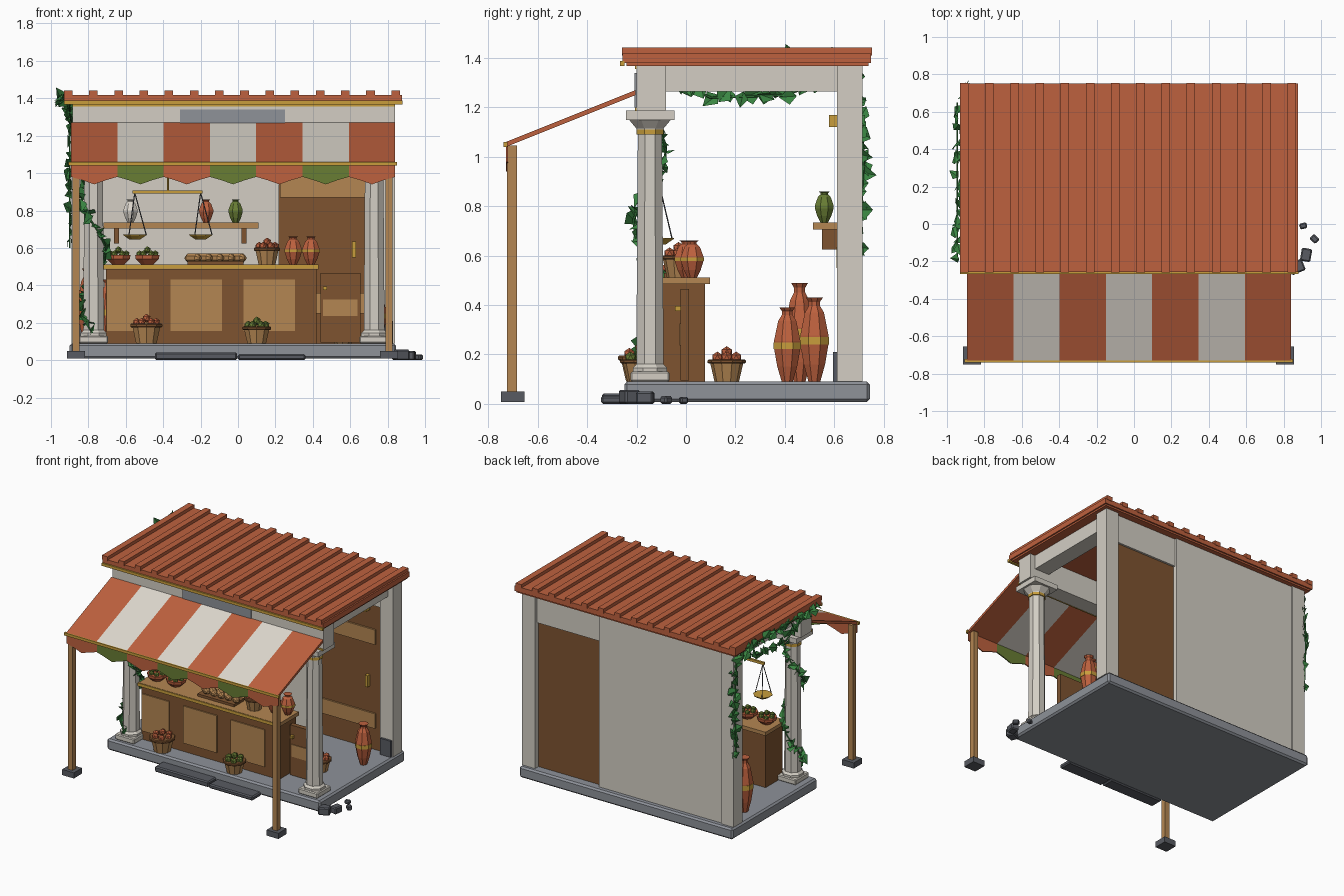
import bpy, bmesh, math, random
from mathutils import Vector, Matrix

random.seed(4)
if "Cube" in bpy.data.objects:
    bpy.data.objects.remove(bpy.data.objects["Cube"])


def material(name, *rgb):
    lin = [((c / 255 + 0.055) / 1.055) ** 2.4 for c in rgb] + [1]
    m = bpy.data.materials.new(name)
    m.use_nodes = True
    m.diffuse_color = lin
    m.node_tree.nodes["Principled BSDF"].inputs["Base Color"].default_value = lin
    return m


PLASTER = material("plaster", 211, 206, 196)
CLOTH = material("pale cloth", 222, 216, 206)
STONE = material("grey stone", 142, 146, 153)
DARK = material("dark stone", 88, 91, 98)
CLAY = material("terracotta", 190, 97, 62)
WOOD = material("brown wood", 126, 84, 48)
PALE = material("light wood", 180, 134, 82)
GOLD = material("gold", 200, 158, 60)
OLIVE = material("olive green", 104, 125, 52)
LEAF = material("leaf green", 58, 134, 66)


def finish(name, bm, mat):
    bmesh.ops.recalc_face_normals(bm, faces=bm.faces)
    mesh = bpy.data.meshes.new(name)
    bm.to_mesh(mesh)
    bm.free()
    mesh.materials.append(mat)
    ob = bpy.data.objects.new(name, mesh)
    bpy.context.collection.objects.link(ob)
    return ob


def box(name, mat, x, y, z, bevel=0, turn=0):
    bm = bmesh.new()
    size = [b - a for a, b in (x, y, z)]
    mid = [(a + b) / 2 for a, b in (x, y, z)]
    bmesh.ops.create_cube(bm, size=1, matrix=Matrix.Translation(mid)
                          @ Matrix.Rotation(turn, 4, "Z") @ Matrix.Diagonal(size + [1]))
    if bevel:
        bmesh.ops.bevel(bm, geom=bm.edges[:], offset=bevel, segments=1, affect="EDGES")
    return finish(name, bm, mat)


def prism(name, mat, pts, offset):
    """Extrude a closed 3D outline along an offset."""
    bm = bmesh.new()
    face = bm.faces.new([bm.verts.new(p) for p in pts])
    ext = bmesh.ops.extrude_face_region(bm, geom=[face])
    new = [v for v in ext["geom"] if isinstance(v, bmesh.types.BMVert)]
    bmesh.ops.translate(bm, verts=new, vec=offset)
    bm.faces.ensure_lookup_table()
    if not face.is_valid or len(bm.faces) < len(pts) + 2:
        bm.faces.new([v for v in bm.verts if v not in new])
    return finish(name, bm, mat)


def lathe(name, mat, profile, loc, sides=8, r=1, h=1):
    """Spin a radius/height profile about the vertical axis, ends capped."""
    bm = bmesh.new()
    rings = []
    for pr, pz in profile:
        angles = [math.tau * (i + 0.5) / sides for i in range(sides)]
        rings.append([bm.verts.new(Vector(loc) + Vector((pr * r * math.cos(a), pr * r * math.sin(a), pz * h)))
                      for a in angles])
    for lo, hi in zip(rings, rings[1:]):
        for i in range(sides):
            j = (i + 1) % sides
            bm.faces.new((lo[i], lo[j], hi[j], hi[i]))
    bm.faces.new(rings[0])
    bm.faces.new(rings[-1])
    return finish(name, bm, mat)


def rod(name, mat, a, b, r):
    a, b = Vector(a), Vector(b)
    bm = bmesh.new()
    rot = (b - a).to_track_quat("Z", "Y").to_matrix().to_4x4()
    bmesh.ops.create_cone(bm, cap_ends=True, segments=6, radius1=r, radius2=r, depth=(b - a).length,
                          matrix=Matrix.Translation((a + b) / 2) @ rot)
    return finish(name, bm, mat)


def fruit(name, mat, x, y, z, spread, r=0.024):
    bm = bmesh.new()
    for i in range(7):
        a, d = math.tau * i / 6, spread if i < 6 else 0
        pos = (x + d * math.cos(a), y + d * math.sin(a), z + (0.022 if i == 6 else 0))
        bmesh.ops.create_icosphere(bm, subdivisions=1, radius=r, matrix=Matrix.Translation(pos))
    return finish(name, bm, mat)


JAR = [(.42, 0), (.75, .2), (1, .45), (1, .55), (.68, .82), (.4, .9), (.4, .95), (.6, 1)]


def jar(name, mat, x, y, z, r, h, band=True):
    lathe(name, mat, JAR, (x, y, z), r=r, h=h)
    if band:
        lathe(name + "_band", GOLD, [(1.03, .44), (1.03, .53)], (x, y, z), r=r, h=h)


def basket(name, x, y, z, r, h, mat):
    lathe(name, PALE, [(.68, 0), (.95, 1)], (x, y, z), 10, r, h)
    lathe(name + "_rim", WOOD, [(1, .85), (1.06, .9), (1.06, 1), (1, 1.05)], (x, y, z), 10, r, h)
    fruit(name + "_fruit", mat, x, y, z + h + .012, r * .6)


# Floor slab, steps and rubble
box("floor_slab", STONE, (-.9, .845), (-.25, .745), (.008, .09), .012)
box("step_left", DARK, (-.445, -.005), (-.34, -.24), (0, .042), .008)
box("step_right", DARK, (0, .36), (-.345, -.24), (0, .032), .008)
for i, (x, y, s) in enumerate([(.87, -.23, .04), (.92, -.165, .035), (.965, -.08, .022), (.905, -.01, .02)]):
    box(f"rubble_{i}", DARK, (x - s, x + s), (y - s * .8, y + s * .8), (0, s * 1.4), .007, .4 + i)

# Back wall, door and rear posts
box("back_wall", PLASTER, (-.8, .22), (.62, .705), (.09, 1.37))
box("door_lintel", PLASTER, (.22, .74), (.625, .69), (1.16, 1.37))
box("door", WOOD, (.22, .74), (.64, .675), (.09, 1.16))
for z in (.25, .87):
    box("door_rail", PALE, (.225, .68), (.628, .642), (z, z + .11))
box("door_handle", GOLD, (.61, .632), (.61, .64), (.55, .635))
box("door_top_hinge", GOLD, (.60, .64), (.58, .63), (1.12, 1.17))
for side, x in (("left", -.89), ("right", .735)):
    box(side + "_rear_post", PLASTER, (x, x + .105), (.612, .715), (.09, 1.37))
    box(side + "_post_plinth", DARK, (x + .01, x + .095), (.596, .613), (.09, .21))

# Front columns and side beams
for side, x in (("left", -.772), ("right", .728)):
    box(side + "_column_base", PLASTER, (x - .078, x + .078), (-.225, -.067), (.09, .13), .006)
    lathe(side + "_column", PLASTER, [(.075, .125), (.075, .145), (.06, .16), (.053, 1.09), (.058, 1.1),
                                      (.06, 1.115), (.096, 1.155)], (x, -.146, 0))
    lathe(side + "_column_ring", GOLD, [(.06, 1.09), (.06, 1.11)], (x, -.146, 0))
    box(side + "_capital", PLASTER, (x - .098, x + .098), (-.243, -.047), (1.15, 1.187))
    box(side + "_beam", PLASTER, (x - .05, x + .07), (-.09, .615), (1.265, 1.37))
box("front_beam", PLASTER, (-.885, .84), (-.2, -.08), (1.187, 1.37))
box("sign_plate", STONE, (-.31, .25), (-.208, -.195), (1.2, 1.34))
for z in (1.185, 1.355):
    box("beam_trim", GOLD, (-.885, .84), (-.206, -.198), (z, z + .014))

# Ribbed roof
box("roof", CLAY, (-.93, .877), (-.257, .75), (1.38, 1.418))
box("roof_lip", CLAY, (-.92, .867), (-.24, .74), (1.368, 1.382))
for i in range(14):
    x = -.908 + i * .1347
    box(f"roof_rib_{i}", CLAY, (x - .023, x + .023), (-.26, .753), (1.41, 1.442))
box("roof_trim", GOLD, (-.93, .88), (-.268, -.25), (1.368, 1.388))

# Striped awning with scalloped edge
WIDE = .2476
for i in range(7):
    x = -.893 + i * WIDE
    prism(f"awning_stripe_{i}", CLOTH if i % 2 else CLAY,
          [(x, -.205, 1.25), (x, -.205, 1.27), (x, -.73, 1.06), (x, -.73, 1.04)], (WIDE, 0, 0))
    edge = [(0, 1.045), (0, .98), (.25, .962), (.5, .94), (.75, .962), (1, .98), (1, 1.045)]
    prism(f"awning_scallop_{i}", OLIVE if i % 2 else CLAY,
          [(x + u * WIDE, -.728, z) for u, z in edge], (0, .008, 0))
box("awning_bar", GOLD, (-.905, .85), (-.74, -.722), (1.04, 1.06))
for side, x in (("left", -.866), ("right", .807)):
    box(side + "_awning_post", PALE, (x - .019, x + .019), (-.724, -.685), (.04, 1.045))
    box(side + "_awning_foot", DARK, (x - .048, x + .048), (-.75, -.655), (.008, .05))

# Counter and gate
box("counter", WOOD, (-.705, .42), (-.12, .076), (.09, .485))
box("counter_top", PALE, (-.72, .43), (-.14, .098), (.485, .512))
box("counter_trim", GOLD, (-.72, .43), (-.145, -.139), (.49, .51))
for a, b in ((-.7, -.475), (-.36, -.085), (.03, .305)):
    box("counter_panel", PALE, (a, b), (-.128, -.119), (.155, .43))
box("gate", WOOD, (.44, .655), (-.022, .012), (.095, .465))
box("gate_panel", PALE, (.455, .64), (-.027, -.02), (.235, .325))
box("gate_knob", GOLD, (.455, .475), (-.045, -.02), (.375, .395))

# Goods on the counter
for x in (-.64, -.485):
    lathe("bowl", CLAY, [(.035, 0), (.068, .03), (.07, .05)], (x, -.03, .512))
    fruit("bowl_fruit", OLIVE, x, -.03, .567, .042, .02)
box("bread_tray", WOOD, (-.27, .03), (-.09, .03), (.512, .53))
for i in range(5):
    loaf = lathe("loaf", PALE, [(.01, -.05), (.026, -.03), (.026, .03), (.01, .05)], (0, 0, 0))
    loaf.location = (-.24 + i * .06, -.03, .546)
    loaf.rotation_euler = (1.57, 0, .9)
basket("counter_basket", .155, -.03, .512, .07, .085, CLAY)
jar("counter_jar_a", CLAY, .295, .0, .512, .05, .15)
jar("counter_jar_b", CLAY, .39, .025, .512, .05, .15)

# Wall shelf with vases
box("shelf", PALE, (-.72, .11), (.515, .62), (.705, .735))
for x in (-.65, .032):
    box("shelf_bracket", WOOD, (x - .013, x + .013), (.55, .62), (.625, .705))
for x, mat in ((-.575, CLOTH), (-.17, CLAY), (-.013, OLIVE)):
    jar("shelf_vase", mat, x, .56, .735, .041, .125, False)

# Hanging scales
rod("scale_hanger", GOLD, (-.375, -.11, .9), (-.375, -.11, 1.19), .006)
box("scale_beam", GOLD, (-.565, -.19), (-.118, -.102), (.89, .908))
for x in (-.552, -.2):
    lathe("scale_pan", GOLD, [(.03, 0), (.065, .022), (.067, .026)], (x, -.11, .645))
    for k in range(3):
        a = math.tau * k / 3
        rod("scale_cord", DARK, (x, -.11, .895), (x + .062 * math.cos(a), -.11 + .062 * math.sin(a), .668), .003)

# Baskets and jars on the floor
basket("basket_left", -.49, -.185, .09, .085, .1, CLAY)
basket("basket_right", .1, -.185, .09, .077, .085, OLIVE)
basket("basket_inside", .56, .165, .09, .073, .085, CLAY)
jar("floor_jar_right", CLAY, .74, .41, .09, .058, .3)
jar("floor_jar_tall", CLAY, -.8, .46, .09, .062, .4)
jar("floor_jar_short", CLAY, -.69, .52, .09, .062, .34)


# Ivy strands of folded leaves
def ivy(name, path, count, spread, out):
    bm = bmesh.new()
    for i in range(count):
        t = (i + random.random() * .6) / count * (len(path) - 1)
        k = min(int(t), len(path) - 2)
        jitter = Vector([random.uniform(-spread, spread) for _ in range(3)])
        pos = Vector(path[k]).lerp(Vector(path[k + 1]), t - k) + jitter
        face = (Vector(out(pos)) + Vector([random.uniform(-.6, .6) for _ in range(3)])).normalized()
        rot = face.to_track_quat("Z", "Y").to_matrix() @ Matrix.Rotation(random.random() * 6.3, 3, "Z")
        s = random.uniform(.032, .048)
        base, left, tip, right = [bm.verts.new(pos + rot @ Vector(p) * s) for p in
                                  ((0, -.8, 0), (-.8, -.1, -.3), (0, 1.1, 0), (.8, -.1, -.3))]
        bm.faces.new((base, tip, left))
        bm.faces.new((base, right, tip))
    finish(name, bm, LEAF)
    for a, b in zip(path, path[1:]):
        rod(name + "_stem", LEAF, a, b, .005)


spiral = [(-.772 + .068 * math.cos(a), -.146 + .068 * math.sin(a), 1.12 - .075 * i)
          for i, a in enumerate(.5 + .8 * j for j in range(14))]
ivy("ivy_column", spiral, 42, .015, lambda p: (p.x + .772, p.y + .146, .1))
ivy("ivy_roof", [(-.945, -.2, 1.4), (-.945, .65, 1.4)], 24, .02, lambda p: (-.8, 0, .6))
ivy("ivy_beam", [(-.9, -.17, 1.37), (-.89, .1, 1.24), (-.89, .4, 1.25), (-.9, .66, 1.34)], 24, .02,
    lambda p: (-1, 0, .1))
ivy("ivy_post", [(-.9, .69, 1.37), (-.9, .72, 1), (-.9, .7, .6)], 24, .018, lambda p: (-1, .4, 0))
